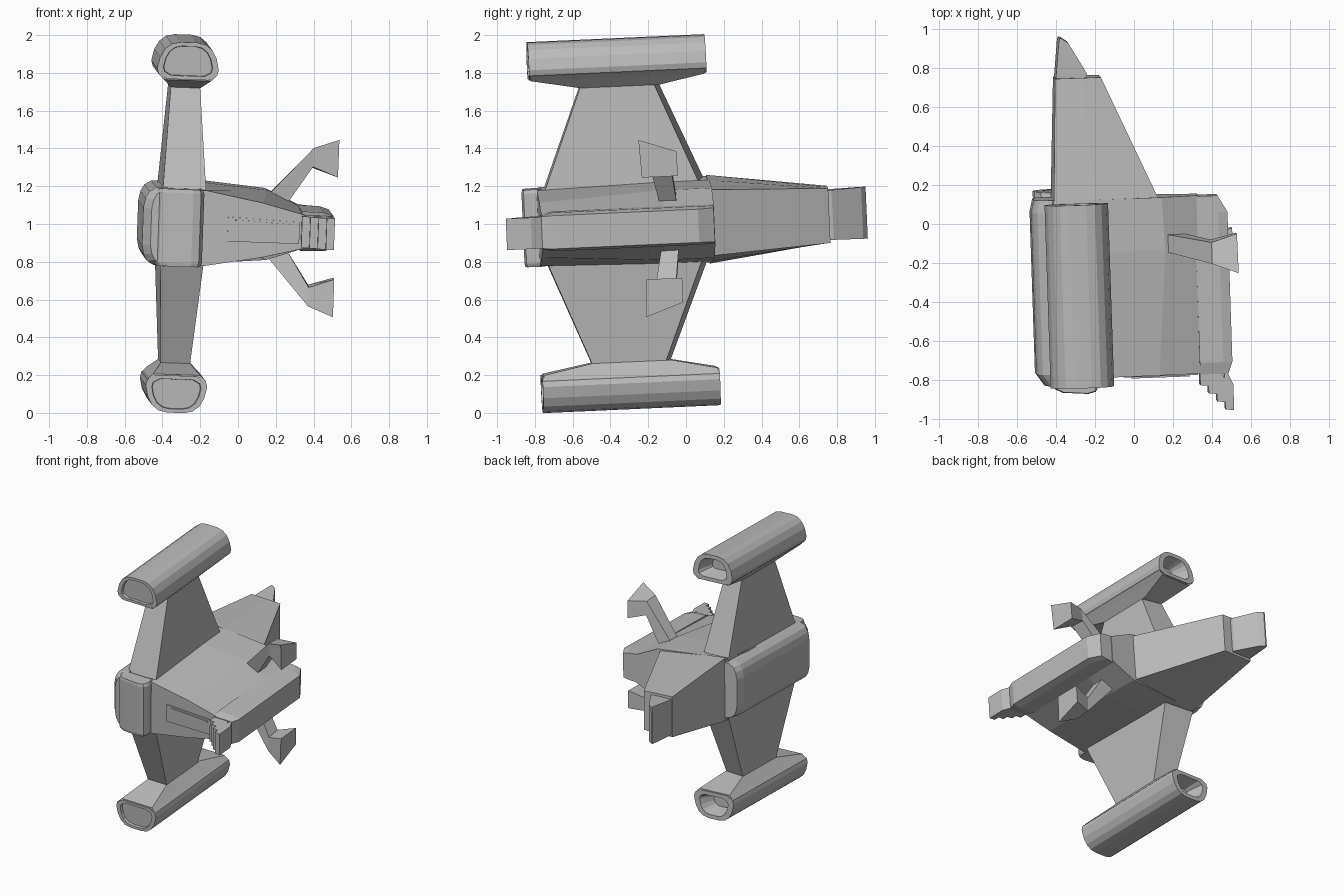
import bpy, bmesh
from mathutils import Matrix, Euler, Vector

old = bpy.data.objects.get("Cube")
if old:
    bpy.data.objects.remove(old, do_unlink=True)

GREY = (0.5, 0.5, 0.5, 1)
mat = bpy.data.materials.new("hull grey")
mat.use_nodes = True
mat.diffuse_color = GREY
mat.node_tree.nodes["Principled BSDF"].inputs["Base Color"].default_value = GREY

# The whole ship lies on its side with a slight tilt
POSE = Matrix.Translation((0, 0, 1.005)) @ Euler((0.045, 0.035, 0.035)).to_matrix().to_4x4()


def loft(name, sections, mirror=False):
    """Skin a list of equal-length point rings and cap both ends."""
    bm = bmesh.new()
    rings = [[bm.verts.new(p) for p in s] for s in sections]
    n = len(rings[0])
    for a, b in zip(rings, rings[1:]):
        for i in range(n):
            j = (i + 1) % n
            bm.faces.new((a[i], a[j], b[j], b[i]))
    bm.faces.new(rings[0])
    bm.faces.new(rings[-1])
    bmesh.ops.recalc_face_normals(bm, faces=bm.faces)
    me = bpy.data.meshes.new(name)
    bm.to_mesh(me)
    bm.free()
    me.materials.append(mat)
    ob = bpy.data.objects.new(name, me)
    bpy.context.collection.objects.link(ob)
    ob.matrix_world = POSE
    if mirror:
        m = ob.modifiers.new("mirror", 'MIRROR')
        m.use_axis = (False, False, True)
        m.use_mirror_merge = False
    return ob


def ring(half, y):
    """Symmetric cross-section at y from (x, half height) pairs."""
    return [(x, y, z) for x, z in half] + [(x, y, -z) for x, z in reversed(half)]


def rect(x0, x1, y0, y1, z):
    return [(x0, y0, z), (x1, y0, z), (x1, y1, z), (x0, y1, z)]


def slab(name, outline, z, inset=0.0, edge=0.0):
    """Vertical prism from a plan outline, optionally with softened ends."""
    c = sum((Vector(p) for p in outline), Vector((0, 0))) / len(outline)
    small = [c + (Vector(p) - c) * (1 - inset) for p in outline]
    layers = [(outline, -z + edge), (outline, z - edge)]
    if edge:
        layers = [(small, -z)] + layers + [(small, z)]
    return loft(name, [[(p[0], p[1], h) for p in o] for o, h in layers])


# Main hull and rear hull taper
loft("main_hull", [
    ring([(-0.45, 0.19), (-0.2, 0.2), (0.1, 0.145), (0.32, 0.09)], -0.775),
    ring([(-0.44, 0.21), (-0.2, 0.215), (0.15, 0.185), (0.33, 0.1)], -0.13),
    ring([(-0.42, 0.23), (-0.2, 0.215), (0.14, 0.185), (0.33, 0.1)], 0.14)])
loft("tail", [
    ring([(-0.415, 0.235), (-0.2, 0.215), (0.125, 0.175)], 0.13),
    ring([(-0.385, 0.15), (-0.25, 0.148), (-0.15, 0.145)], 0.765)])
loft("tail_tip", [
    ring([(-0.383, 0.13), (-0.22, 0.13)], 0.75),
    ring([(-0.378, 0.132), (-0.22, 0.132)], 0.785),
    ring([(-0.36, 0.137), (-0.31, 0.137)], 0.945),
    ring([(-0.355, 0.137), (-0.345, 0.137)], 0.97)])

# Long rounded side pod and blunt nose pod
SIDE = [(-0.41, 0.21), (-0.465, 0.205), (-0.5, 0.185), (-0.52, 0.15), (-0.53, 0.1)]
loft("side_pod", [
    ring([(x * 0.92, z * 0.95) for x, z in SIDE], -0.81),
    ring(SIDE, -0.75), ring(SIDE, 0.08),
    ring([(x * 0.97, z * 0.98) for x, z in SIDE], 0.145)])
slab("nose_pod", [(-0.46, -0.74), (-0.46, -0.79), (-0.44, -0.825), (-0.40, -0.845),
                  (-0.27, -0.855), (-0.23, -0.845), (-0.212, -0.81), (-0.212, -0.74)],
     0.205, 0.08, 0.02)

# Dorsal bar with stepped front end
BAR = [(0.31, 0.105), (0.43, 0.102), (0.478, 0.088)]
loft("dorsal_bar", [
    ring([(0.31, 0.088), (0.43, 0.088), (0.455, 0.085)], -0.78),
    ring(BAR, -0.72), ring(BAR, 0.05),
    ring([(0.31, 0.105), (0.38, 0.1), (0.43, 0.09)], 0.135)])
for i in range(4):
    x = 0.31 + 0.042 * i
    slab("front_step", [(x, -0.74), (x, -0.835 - 0.043 * i),
                        (x + 0.043, -0.84 - 0.043 * i), (x + 0.043, -0.74 - 0.032 * i)],
         0.083)

# Front panel and its slot cover
for name, x0, x1, lo, hi, y in (("front_panel", -0.08, 0.3, -0.065, 0.065, -0.783),
                                ("front_slot", -0.04, 0.26, 0.03, 0.052, -0.79)):
    loft(name, [[(x0, yy, lo), (x1, yy, lo), (x1, yy, hi - 0.015), (x0, yy, hi)]
                for yy in (y, y + 0.009)])

# Pylons with slanted trailing faces
def pylon_ring(x0, x1, front, rear, skew, z):
    return [(x0, front, z), (x1, front, z), (x1, rear - skew, z), (x0, rear, z)]

loft("pylon", [pylon_ring(-0.43, -0.2, -0.735, 0.13, 0.04, 0.19),
               pylon_ring(-0.40, -0.245, -0.52, -0.10, 0.03, 0.735)], mirror=True)

# Nacelles: rounded shell with recessed ends, on a flared foot
CX, CZ = -0.322, 0.88
SHELL = [(0.11, 0.785), (0.155, 0.81), (0.163, 0.84), (0.15, 0.9),
         (0.125, 0.945), (0.09, 0.972), (0.045, 0.982)]
SHELL = [(CX + w, z) for w, z in SHELL] + [(CX - w, z) for w, z in reversed(SHELL)]


def shell(y, s=1.0):
    return [(CX + (x - CX) * s, y, CZ + (z - CZ) * s) for x, z in SHELL]


loft("nacelle", [shell(-0.77, 0.78), shell(-0.79, 0.8), shell(-0.79), shell(0.15),
                 shell(0.15, 0.72), shell(0.04, 0.45)], mirror=True)
loft("nacelle_foot", [rect(CX - 0.15, CX + 0.15, -0.785, 0.145, 0.805),
                      rect(CX - 0.125, CX + 0.125, -0.78, 0.14, 0.78),
                      rect(-0.40, -0.245, -0.52, -0.10, 0.73)], mirror=True)

# Angled arms ending in flared tips
loft("flared_arm", [
    [(0.15, -0.14, 0.16), (0.15, -0.05, 0.16), (0.24, -0.05, 0.10), (0.24, -0.14, 0.10)],
    [(0.38, -0.20, 0.42), (0.38, -0.09, 0.41), (0.38, -0.08, 0.31), (0.38, -0.19, 0.32)],
    [(0.512, -0.25, 0.47), (0.512, -0.05, 0.40), (0.512, -0.05, 0.27), (0.512, -0.24, 0.27)]],
    mirror=True)
